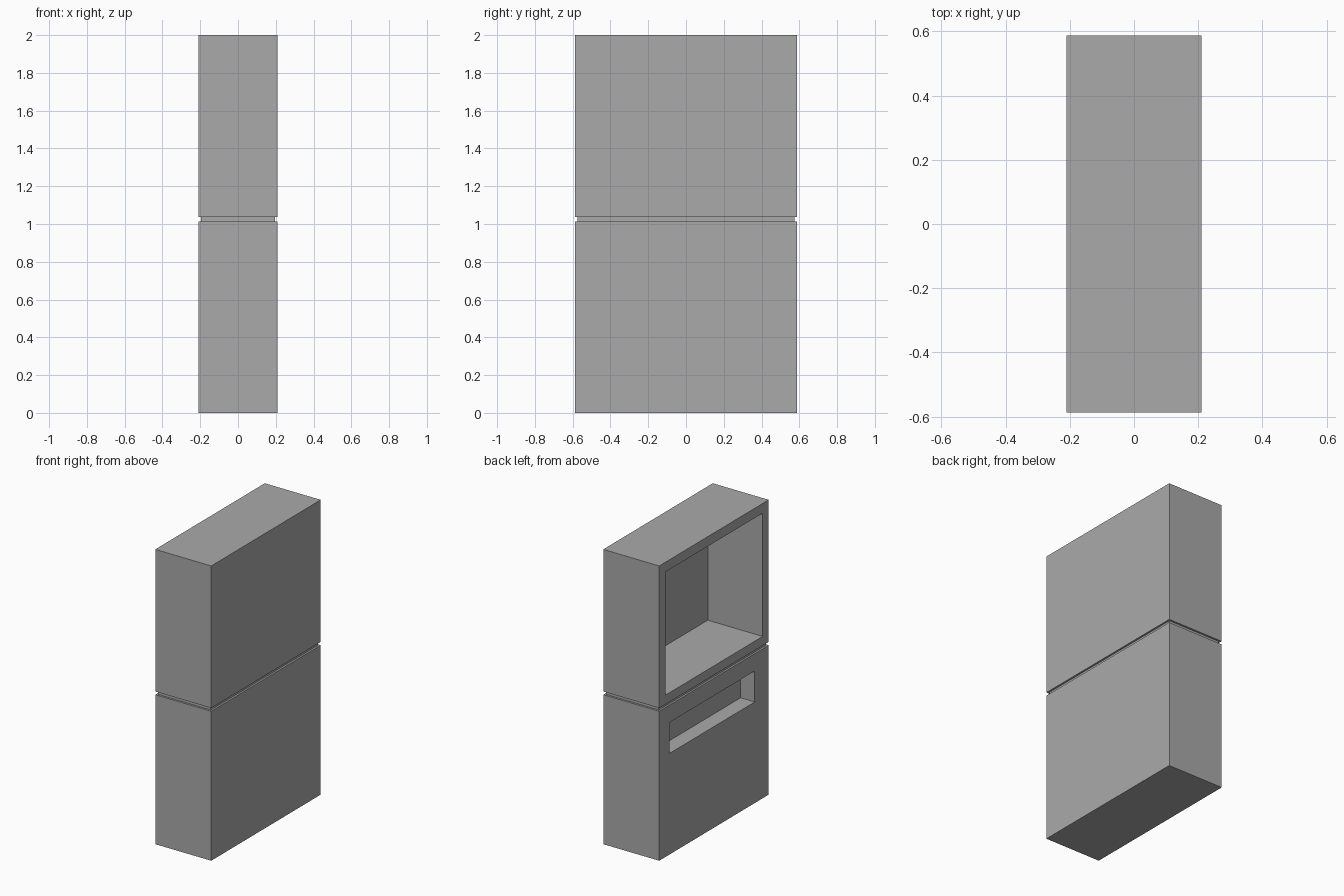
import bpy
import bmesh
from mathutils import Vector

cube = bpy.data.objects.get("Cube")
if cube:
    bpy.data.objects.remove(cube, do_unlink=True)

HALF_X, HALF_Y = 0.21, 0.587
SEAM_LOW, SEAM_HIGH, TOP = 1.014, 1.036, 2.0

# Single grey finish
grey = bpy.data.materials.new("grey")
grey.use_nodes = True
colour = (0.4, 0.4, 0.4, 1.0)
grey.diffuse_color = colour
grey.node_tree.nodes["Principled BSDF"].inputs["Base Color"].default_value = colour


def fit_face(face, x, y_range, z_range):
    """Place the corners of a rectangular face that lies across x."""
    centre = face.calc_center_median()
    for v in face.verts:
        y = y_range[v.co.y > centre.y]
        z = z_range[v.co.z > centre.z]
        v.co = Vector((x, y, z))


def cabinet(name, z0, z1, margin=0.0, opening=None):
    """Box between two heights, with an optional recess in its -x side."""
    bm = bmesh.new()
    bmesh.ops.create_cube(bm, size=1)
    size = Vector((2 * (HALF_X - margin), 2 * (HALF_Y - margin), z1 - z0))
    bmesh.ops.scale(bm, vec=size, verts=bm.verts)
    bmesh.ops.translate(bm, vec=(0, 0, (z0 + z1) / 2), verts=bm.verts)
    if opening:
        y_range, z_range, depth = opening
        bm.normal_update()
        face = min(bm.faces, key=lambda f: f.calc_center_median().x)
        # Rim first, then the recess floor
        for x in (-HALF_X, -HALF_X + depth):
            bmesh.ops.inset_individual(bm, faces=[face], thickness=0.02)
            fit_face(face, x, y_range, z_range)
    bmesh.ops.recalc_face_normals(bm, faces=bm.faces)
    mesh = bpy.data.meshes.new(name)
    bm.to_mesh(mesh)
    bm.free()
    mesh.materials.append(grey)
    obj = bpy.data.objects.new(name, mesh)
    bpy.context.collection.objects.link(obj)
    return obj


# Lower cabinet with its wide shallow slot
cabinet("lower_cabinet", 0, SEAM_LOW,
        opening=((-0.437, 0.475), (0.686, 0.896), 0.106))

# Recessed seam between the two cabinets
cabinet("seam_spacer", SEAM_LOW, SEAM_HIGH, margin=0.013)

# Upper cabinet, open almost through to its far side
cabinet("upper_cabinet", SEAM_HIGH, TOP,
        opening=((-0.522, 0.518), (1.098, 1.934), 0.412))
